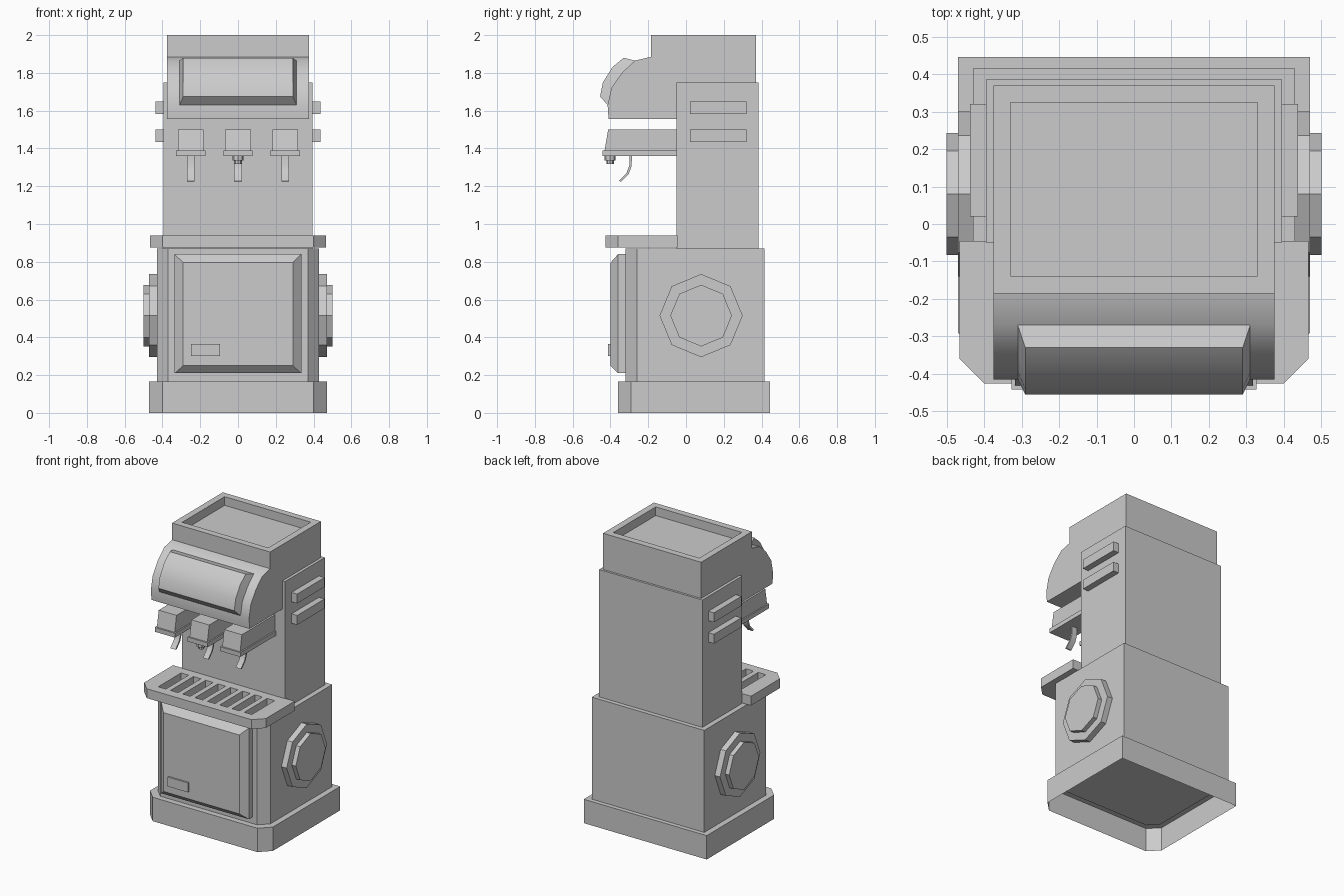
import bpy, bmesh, math
from mathutils import Vector

cube = bpy.data.objects.get("Cube")
if cube:
    bpy.data.objects.remove(cube, do_unlink=True)

GREY = (0.6, 0.6, 0.6, 1)
mat = bpy.data.materials.new("plain grey")
mat.use_nodes = True
mat.diffuse_color = GREY
mat.node_tree.nodes["Principled BSDF"].inputs["Base Color"].default_value = GREY


def finish(name, bm, smooth=None):
    me = bpy.data.meshes.new(name)
    bm.to_mesh(me)
    bm.free()
    me.materials.append(mat)
    ob = bpy.data.objects.new(name, me)
    bpy.context.collection.objects.link(ob)
    if smooth:
        bpy.ops.object.select_all(action='DESELECT')
        ob.select_set(True)
        bpy.context.view_layer.objects.active = ob
        bpy.ops.object.shade_smooth_by_angle(angle=math.radians(smooth))
    return ob


def prism_bm(points, offset):
    bm = bmesh.new()
    face = bm.faces.new([bm.verts.new(p) for p in points])
    ext = bmesh.ops.extrude_face_region(bm, geom=[face], use_keep_orig=True)
    moved = [v for v in ext["geom"] if isinstance(v, bmesh.types.BMVert)]
    bmesh.ops.translate(bm, verts=moved, vec=offset)
    bmesh.ops.recalc_face_normals(bm, faces=bm.faces)
    return bm


def box(name, x0, x1, y0, y1, z0, z1):
    pts = [(x0, y0, z0), (x1, y0, z0), (x1, y1, z0), (x0, y1, z0)]
    return finish(name, prism_bm(pts, (0, 0, z1 - z0)))


def cut_corner_bm(x, y0, y1, z0, z1, c):
    """Box with its two front corners cut off."""
    plan = [(x - c, y0), (x, y0 + c), (x, y1), (-x, y1), (-x, y0 + c), (c - x, y0)]
    return prism_bm([(px, py, z0) for px, py in plan], (0, 0, z1 - z0))


def frustum(name, low, high):
    """Solid between two matching loops of points."""
    bm = bmesh.new()
    a = [bm.verts.new(p) for p in low]
    b = [bm.verts.new(p) for p in high]
    n = len(a)
    bm.faces.new(a)
    bm.faces.new(b)
    for i in range(n):
        j = (i + 1) % n
        bm.faces.new((a[i], a[j], b[j], b[i]))
    bmesh.ops.recalc_face_normals(bm, faces=bm.faces)
    return finish(name, bm)


# Plinth, open underneath
bm = cut_corner_bm(0.47, -0.36, 0.445, 0, 0.165, 0.07)
under = [f for f in bm.faces if f.normal.z < -0.9]
bmesh.ops.delete(bm, geom=under, context='FACES_ONLY')
finish("plinth", bm)

# Cabinet and tower
finish("cabinet", cut_corner_bm(0.43, -0.32, 0.415, 0.16, 0.87, 0.06))
box("tower", -0.395, 0.395, -0.05, 0.385, 0.865, 1.75)

# Door with bevelled front and a small plate
box("door_back", -0.335, 0.335, -0.36, -0.31, 0.21, 0.84)


def upright(x, y, z0, z1):
    return [(-x, y, z0), (x, y, z0), (x, y, z1), (-x, y, z1)]


frustum("door_front", upright(0.335, -0.36, 0.21, 0.84), upright(0.29, -0.40, 0.25, 0.795))
box("door_plate", -0.25, -0.095, -0.412, -0.395, 0.30, 0.365)

# Drip tray with slots
tray = finish("drip_tray", cut_corner_bm(0.465, -0.425, -0.045, 0.875, 0.94, 0.065))
SLOTS = 8
bm = bmesh.new()
for i in range(SLOTS):
    x = (i - (SLOTS - 1) / 2) * 0.094
    made = bmesh.ops.create_cube(bm, size=1)["verts"]
    bmesh.ops.scale(bm, verts=made, vec=(0.058, 0.25, 0.1))
    bmesh.ops.translate(bm, verts=made, vec=(x, -0.235, 0.94))
cutter = finish("slot_cutter", bm)
cutter.hide_render = True
cut = tray.modifiers.new("slots", 'BOOLEAN')
cut.operation = 'DIFFERENCE'
cut.solver = 'EXACT'
cut.object = cutter
bpy.ops.object.select_all(action='DESELECT')
tray.select_set(True)
bpy.context.view_layer.objects.active = tray
bpy.ops.object.modifier_apply(modifier="slots")
bpy.data.objects.remove(cutter, do_unlink=True)

# Head with curved canopy and sunken top
CURVE = [(-0.27, 1.865), (-0.34, 1.80), (-0.395, 1.72), (-0.415, 1.63)]
profile = [(0.37, 1.555), (0.37, 2), (-0.185, 2), (-0.185, 1.885)] + CURVE + [(-0.41, 1.555)]
bm = prism_bm([(-0.375, y, z) for y, z in profile], (0.75, 0, 0))
top = [f for f in bm.faces if f.normal.z > 0.9 and f.calc_center_median().z > 1.99]
bmesh.ops.inset_region(bm, faces=top, thickness=0.065)
ext = bmesh.ops.extrude_face_region(bm, geom=top)
floor = [v for v in ext["geom"] if isinstance(v, bmesh.types.BMVert)]
bmesh.ops.translate(bm, verts=floor, vec=(0, 0, -0.06))
bmesh.ops.delete(bm, geom=[f for f in top if f.is_valid], context='FACES')
bmesh.ops.recalc_face_normals(bm, faces=bm.faces)
finish("head", bm, 40)

# Raised curved screen on the canopy
RAISED = [(-0.33, 1.88), (-0.39, 1.83), (-0.44, 1.75), (-0.455, 1.675)]
bm = bmesh.new()
rows = []
for (yo, zo), (yi, zi) in zip(CURVE, RAISED):
    row = [(-0.31, yo, zo), (-0.29, yi, zi), (0.29, yi, zi), (0.31, yo, zo)]
    rows.append([bm.verts.new(p) for p in row])
for r, s in zip(rows, rows[1:]):
    for k in range(4):
        j = (k + 1) % 4
        bm.faces.new((r[k], r[j], s[j], s[k]))
bm.faces.new(rows[0])
bm.faces.new(rows[-1])
bmesh.ops.recalc_face_normals(bm, faces=bm.faces)
finish("screen", bm, 35)

# Three dispensers, each with a lever
LEVER = [(-0.298, 1.37), (-0.30, 1.31), (-0.315, 1.27), (-0.355, 1.228)]
for side, x in (("right", -0.25), ("middle", 0), ("left", 0.25)):
    body = [(-0.04, 1.385), (-0.432, 1.385), (-0.412, 1.5), (-0.04, 1.5)]
    frustum(side + "_dispenser", [(x - 0.068, y, z) for y, z in body],
            [(x + 0.068, y, z) for y, z in body])
    box(side + "_dispenser_plate", x - 0.077, x + 0.077, -0.442, -0.04, 1.36, 1.39)
    outline = LEVER + [(y + 0.012, z - 0.004) for y, z in reversed(LEVER)]
    finish(side + "_lever", prism_bm([(x - 0.02, y, z) for y, z in outline], (0.04, 0, 0)), 35)


def disc(name, centre, radius, depth, axis, sides=8):
    """Flat-sided disc along x or z, starting at the centre."""
    pts = []
    for i in range(sides):
        a = math.tau * i / sides
        c, s = radius * math.cos(a), radius * math.sin(a)
        pts.append(Vector(centre) + Vector((0, c, s) if axis == 'x' else (c, s, 0)))
    finish(name, prism_bm(pts, (depth, 0, 0) if axis == 'x' else (0, 0, depth)))


# Nozzle under the middle dispenser
disc("nozzle", (0, -0.402, 1.365), 0.03, -0.03, 'z')
disc("nozzle_tip", (0, -0.402, 1.34), 0.02, -0.022, 'z')

# Side discs and side bars
for side, s in (("right", -1), ("left", 1)):
    disc(side + "_disc", (s * 0.42, 0.08, 0.515), 0.22, s * 0.05, 'x')
    disc(side + "_disc_cap", (s * 0.42, 0.08, 0.515), 0.163, s * 0.08, 'x')
    for level, z in (("upper", 1.583), ("lower", 1.435)):
        x0, x1 = sorted((s * 0.385, s * 0.438))
        box(f"{side}_{level}_bar", x0, x1, 0.02, 0.32, z, z + 0.065)
